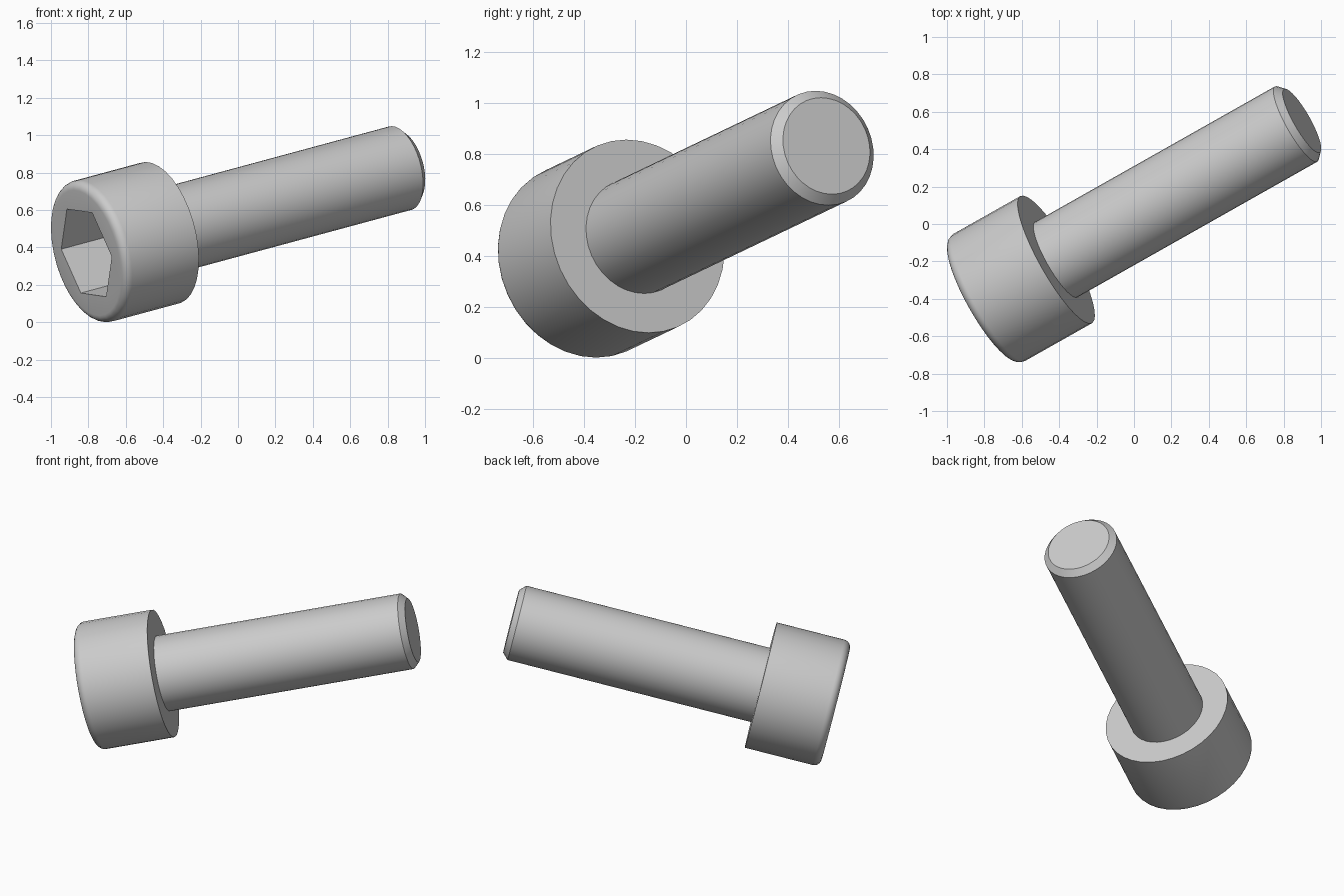
import bpy, bmesh
from math import sin, cos, pi, radians
from mathutils import Matrix, Vector

cube = bpy.data.objects.get("Cube")
if cube:
    bpy.data.objects.remove(cube, do_unlink=True)

SIDES = 36
HEAD_R, HEAD_H, FILLET = 0.39, 0.465, 0.045
SHANK_R, LENGTH, CHAMFER = 0.231, 2.015, 0.036
SOCKET_R, SOCKET_DEPTH, SOCKET_TURN = 0.267, 0.3, radians(4.4)

steel = bpy.data.materials.new("steel grey")
steel.use_nodes = True
steel.diffuse_color = (0.6, 0.6, 0.6, 1)
steel.node_tree.nodes["Principled BSDF"].inputs["Base Color"].default_value = (0.6, 0.6, 0.6, 1)

# Tilted frame: local z runs along the screw axis, from head to tip
axis = Vector((0.8476, 0.4789, 0.2289)).normalized()
side = Vector((axis.y, -axis.x, 0)).normalized()
frame = Matrix((side, axis.cross(side), axis)).transposed().to_4x4()
frame.translation = (-0.81, -0.413, 0.371)


def ring(bm, radius, z, count=SIDES, turn=0):
    return [bm.verts.new((radius * cos(turn + 2 * pi * i / count),
                          radius * sin(turn + 2 * pi * i / count), z))
            for i in range(count)]


def skin(bm, rings):
    for a, b in zip(rings, rings[1:]):
        for i in range(len(a)):
            j = (i + 1) % len(a)
            bm.faces.new((a[i], a[j], b[j], b[i]))


def finish(bm, name):
    bmesh.ops.recalc_face_normals(bm, faces=bm.faces)
    mesh = bpy.data.meshes.new(name)
    bm.to_mesh(mesh)
    bm.free()
    mesh.materials.append(steel)
    obj = bpy.data.objects.new(name, mesh)
    bpy.context.collection.objects.link(obj)
    obj.matrix_world = frame
    bpy.ops.object.select_all(action='DESELECT')
    obj.select_set(True)
    bpy.context.view_layer.objects.active = obj
    bpy.ops.object.shade_smooth_by_angle(angle=radians(28))


# Head: rounded front rim, straight side and flat underside
bm = bmesh.new()
profile = [(HEAD_R - FILLET + FILLET * sin(a), FILLET - FILLET * cos(a))
           for a in (k * pi / 12 for k in range(7))]
profile += [(HEAD_R, HEAD_H), (SHANK_R - 0.01, HEAD_H)]
rings = [ring(bm, r, z) for r, z in profile]
skin(bm, rings)

# Hexagonal socket with a flat floor
mouth = ring(bm, SOCKET_R, 0, 6, SOCKET_TURN)
floor = ring(bm, SOCKET_R, SOCKET_DEPTH, 6, SOCKET_TURN)
skin(bm, [mouth, floor])
bm.faces.new(floor)

# Front face between the rim and the socket
border = [bm.edges.get((loop[i - 1], loop[i]))
          for loop in (rings[0], mouth) for i in range(len(loop))]
bmesh.ops.triangle_fill(bm, edges=border, use_beauty=True, normal=(0, 0, -1))
finish(bm, "head")

# Shank with a chamfered tip
bm = bmesh.new()
rings = [ring(bm, r, z) for r, z in ((SHANK_R, HEAD_H - 0.01),
                                     (SHANK_R, LENGTH - CHAMFER),
                                     (SHANK_R - CHAMFER, LENGTH))]
skin(bm, rings)
bm.faces.new(rings[-1])
finish(bm, "shank")
